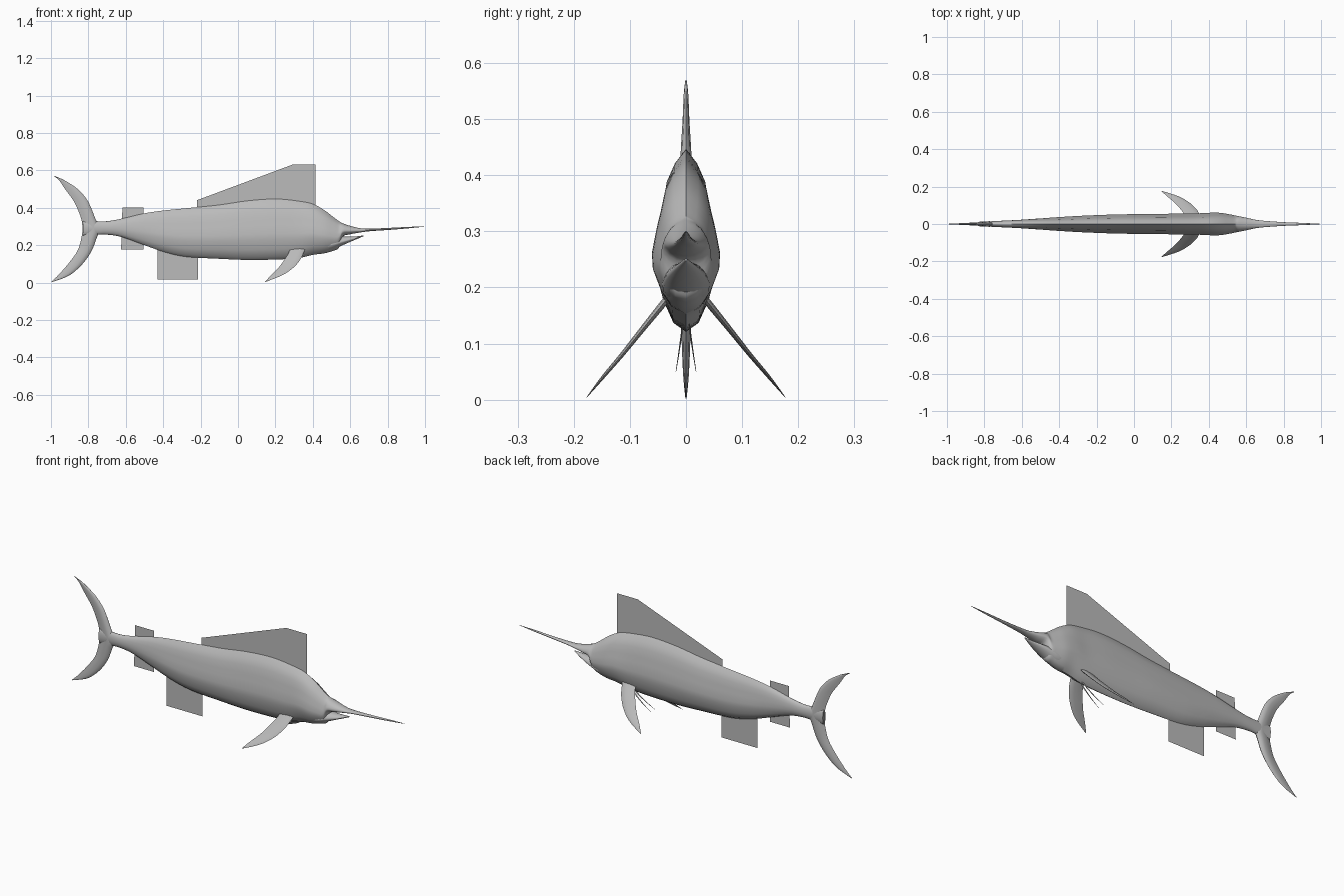
import bpy, bmesh, math

if "Cube" in bpy.data.objects:
    bpy.data.objects.remove(bpy.data.objects["Cube"])

grey = bpy.data.materials.new("fish grey")
grey.diffuse_color = (0.5, 0.5, 0.5, 1)
grey.use_nodes = True
grey.node_tree.nodes["Principled BSDF"].inputs["Base Color"].default_value = grey.diffuse_color


def finish(name, bm, angle=50):
    bmesh.ops.remove_doubles(bm, verts=bm.verts, dist=1e-5)
    bmesh.ops.recalc_face_normals(bm, faces=bm.faces)
    me = bpy.data.meshes.new(name)
    bm.to_mesh(me)
    bm.free()
    me.materials.append(grey)
    ob = bpy.data.objects.new(name, me)
    bpy.context.collection.objects.link(ob)
    bpy.ops.object.select_all(action='DESELECT')
    ob.select_set(True)
    bpy.context.view_layer.objects.active = ob
    bpy.ops.object.shade_smooth_by_angle(angle=math.radians(angle))
    return ob


def smooth(rows, n=4):
    """Catmull-Rom interpolation of station rows."""
    out = []
    for i in range(len(rows) - 1):
        a, b, c, d = (rows[max(0, min(len(rows) - 1, i + k))] for k in (-1, 0, 1, 2))
        for s in range(n):
            t = s / n
            out.append([0.5 * (2 * q + (r - p) * t + (2 * p - 5 * q + 4 * r - u) * t * t
                               + (3 * q - p - 3 * r + u) * t ** 3)
                        for p, q, r, u in zip(a, b, c, d)])
    return out + [list(rows[-1])]


def loft(name, rings, angle=50):
    bm = bmesh.new()
    vs = [[bm.verts.new(p) for p in ring] for ring in rings]
    n = len(vs[0])
    for a, b in zip(vs, vs[1:]):
        for i in range(n):
            j = (i + 1) % n
            bm.faces.new((a[i], a[j], b[j], b[i]))
    bm.faces.new(vs[0])
    bm.faces.new(vs[-1])
    return finish(name, bm, angle)


# cross-section: (height fraction, width fraction) from belly to back
DEEP = [(0, 0), (.05, .42), (.17, .74), (.33, .98), (.43, 1),
        (.58, .87), (.69, .75), (.82, .62), (.92, .36), (1, 0)]
ROUND = [(0.5 - 0.5 * math.cos(math.pi * i / 9), math.sin(math.pi * i / 9)) for i in range(10)]


def section(x, top, bottom, half, k):
    pts = [(a[0] * (1 - k) + b[0] * k, a[1] * (1 - k) + b[1] * k) for a, b in zip(DEEP, ROUND)]
    right = [(x, half * w, bottom + (top - bottom) * h) for h, w in pts]
    left = [(px, -py, pz) for px, py, pz in right[-2:0:-1]]
    return right + left


# body and bill: x, top, bottom, half width, roundness
body = [(-.83, .33, .25, .012, 1), (-.76, .328, .255, .015, 1), (-.70, .328, .256, .018, .9),
        (-.62, .342, .243, .022, .7), (-.50, .37, .20, .030, .3), (-.40, .385, .165, .037, 0),
        (-.28, .397, .138, .044, 0), (-.10, .415, .127, .051, 0), (.05, .437, .121, .053, 0),
        (.20, .447, .123, .055, 0), (.32, .436, .13, .056, 0), (.40, .42, .148, .060, 0),
        (.46, .388, .156, .060, .1), (.51, .35, .170, .052, .2), (.54, .328, .186, .046, .2),
        (.56, .317, .245, .042, .3), (.60, .303, .258, .034, .5), (.65, .291, .267, .023, .8),
        (.70, .288, .274, .017, 1), (.80, .292, .281, .010, 1), (.90, .297, .289, .006, 1),
        (1.0, .301, .299, .001, 1)]
loft("body", [section(*r) for r in smooth(body)])

# lower jaw
jaw = [(.44, .24, .165, .040, .2), (.50, .25, .173, .043, .3), (.56, .246, .20, .036, .4),
       (.62, .246, .226, .020, .6), (.67, .252, .247, .002, 1)]
loft("lower_jaw", [section(*r) for r in smooth(jaw)])


def blade(x0, x1, half, place):
    """Lens-shaped slice of a fin, thickest ahead of the middle."""
    prof = [(0, 0), (.3, .6), (.65, 1), (.9, .7), (1, 0)]
    up = [(x0 + (x1 - x0) * f, half * w) for f, w in prof]
    down = [(x, -t) for x, t in up[-2:0:-1]]
    return [place(x, t) for x, t in up + down]


# crescent tail: z, rear x, front x, half thickness
tail = [(.57, -.985, -.98, .001), (.545, -.955, -.925, .004), (.50, -.925, -.857, .006),
        (.45, -.888, -.812, .009), (.41, -.865, -.79, .011), (.34, -.838, -.762, .014),
        (.285, -.832, -.74, .015), (.235, -.838, -.757, .014), (.17, -.858, -.782, .011),
        (.11, -.90, -.822, .008), (.06, -.942, -.872, .006), (.03, -.97, -.918, .004),
        (.002, -1.0, -.995, .001)]
loft("tail_fin", [blade(a, b, h, lambda x, t, z=z: (x, t, z)) for z, a, b, h in smooth(tail)])


def side_fin(name, rows, side):
    # rows: y, z, rear x, front x, half thickness
    rings = [blade(a, b, h, lambda x, t, y=y, z=z: (x, side * (y + t * .77), z + t * .64))
             for y, z, a, b, h in smooth(rows)]
    loft(name, rings)


pectoral = [(.032, .182, .275, .36, .006), (.048, .162, .272, .352, .006),
            (.078, .125, .25, .335, .005), (.114, .08, .217, .297, .004),
            (.148, .04, .177, .238, .003), (.177, .004, .145, .149, .0005)]
pelvic = [(.004, .15, .33, .345, .0015), (.009, .11, .285, .297, .0015),
          (.014, .075, .238, .246, .001), (.018, .05, .198, .20, .0005)]
for side, word in ((1, "left"), (-1, "right")):
    side_fin(word + "_pectoral_fin", pectoral, side)
    side_fin(word + "_pelvic_fin", pelvic, side)


# flat sheet fins on the centre line
def sheet(name, outline):
    bm = bmesh.new()
    bm.faces.new([bm.verts.new((x, 0, z)) for x, z in outline])
    finish(name, bm)


sheet("dorsal_fin", [(-.22, .38), (.415, .38), (.415, .63), (.29, .63), (-.22, .44)])
sheet("anal_fin", [(-.43, .015), (-.213, .015), (-.213, .2), (-.43, .2)])
sheet("rear_finlets", [(-.625, .178), (-.505, .178), (-.505, .402), (-.618, .402)])
